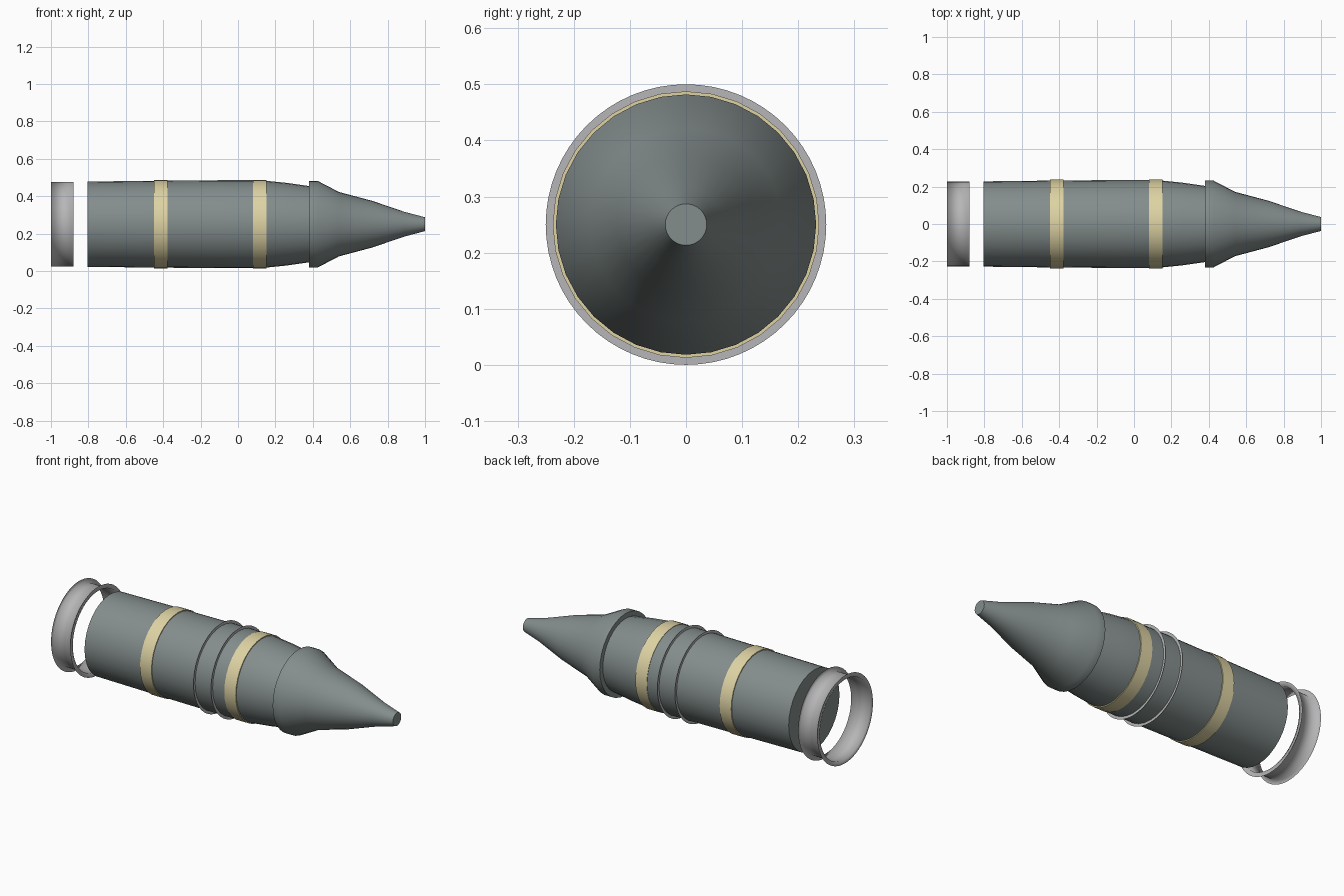
import bpy, bmesh, math

if "Cube" in bpy.data.objects:
    bpy.data.objects.remove(bpy.data.objects["Cube"])

AXIS_Z = 0.25


def material(name, rgb):
    m = bpy.data.materials.new(name)
    m.diffuse_color = (*rgb, 1.0)
    m.use_nodes = True
    m.node_tree.nodes["Principled BSDF"].inputs["Base Color"].default_value = m.diffuse_color
    return m


body_grey = material("grey green", (0.23, 0.27, 0.265))
band_yellow = material("pale yellow", (0.73, 0.65, 0.37))
ring_grey = material("light grey", (0.47, 0.47, 0.48))


def lathe(name, profile, mat, sides=32, caps=False, closed=False, angle=35):
    """Revolve (x, radius) points around the long axis."""
    bm = bmesh.new()
    loops = []
    for x, r in profile:
        loops.append([bm.verts.new((x, r * math.sin(2 * math.pi * i / sides),
                                    AXIS_Z + r * math.cos(2 * math.pi * i / sides)))
                      for i in range(sides)])
    pairs = list(zip(loops, loops[1:]))
    if closed:
        pairs.append((loops[-1], loops[0]))
    for a, b in pairs:
        for i in range(sides):
            j = (i + 1) % sides
            bm.faces.new((a[i], a[j], b[j], b[i]))
    if caps:
        bm.faces.new(loops[0])
        bm.faces.new(loops[-1])
    bmesh.ops.recalc_face_normals(bm, faces=bm.faces)
    mesh = bpy.data.meshes.new(name)
    bm.to_mesh(mesh)
    bm.free()
    mesh.materials.append(mat)
    ob = bpy.data.objects.new(name, mesh)
    bpy.context.collection.objects.link(ob)
    bpy.ops.object.select_all(action='DESELECT')
    ob.select_set(True)
    bpy.context.view_layer.objects.active = ob
    bpy.ops.object.shade_smooth_by_angle(angle=math.radians(angle))
    return ob


# Main barrel, tapering towards the collar
lathe("barrel", [(-0.805, 0.228), (-0.45, 0.232), (-0.1, 0.235), (0.08, 0.235),
                 (0.15, 0.232), (0.26, 0.221), (0.385, 0.203)], body_grey, caps=True)

# Collar and pointed nose
lathe("nose", [(0.38, 0.232), (0.425, 0.232), (0.54, 0.172), (0.72, 0.124),
               (0.89, 0.066), (1.0, 0.037)], body_grey, caps=True)

# Two painted bands around the barrel
for name, x in (("rear_band", -0.45), ("front_band", 0.08)):
    lathe(name, [(x, 0.226), (x, 0.2375), (x + 0.072, 0.2375), (x + 0.072, 0.226)],
          band_yellow, closed=True)

# Thin flat rings in the middle of the barrel
for name, x in (("rear_thin_ring", -0.105), ("front_thin_ring", 0.005)):
    lathe(name, [(x, 0.232), (x, 0.25)], ring_grey, sides=64)

# Separate tail ring with a flat flange at each end
lathe("tail_ring", [(-1.0, 0.25), (-1.0, 0.226), (-0.88, 0.226), (-0.88, 0.25)],
      ring_grey, sides=64, angle=120)
